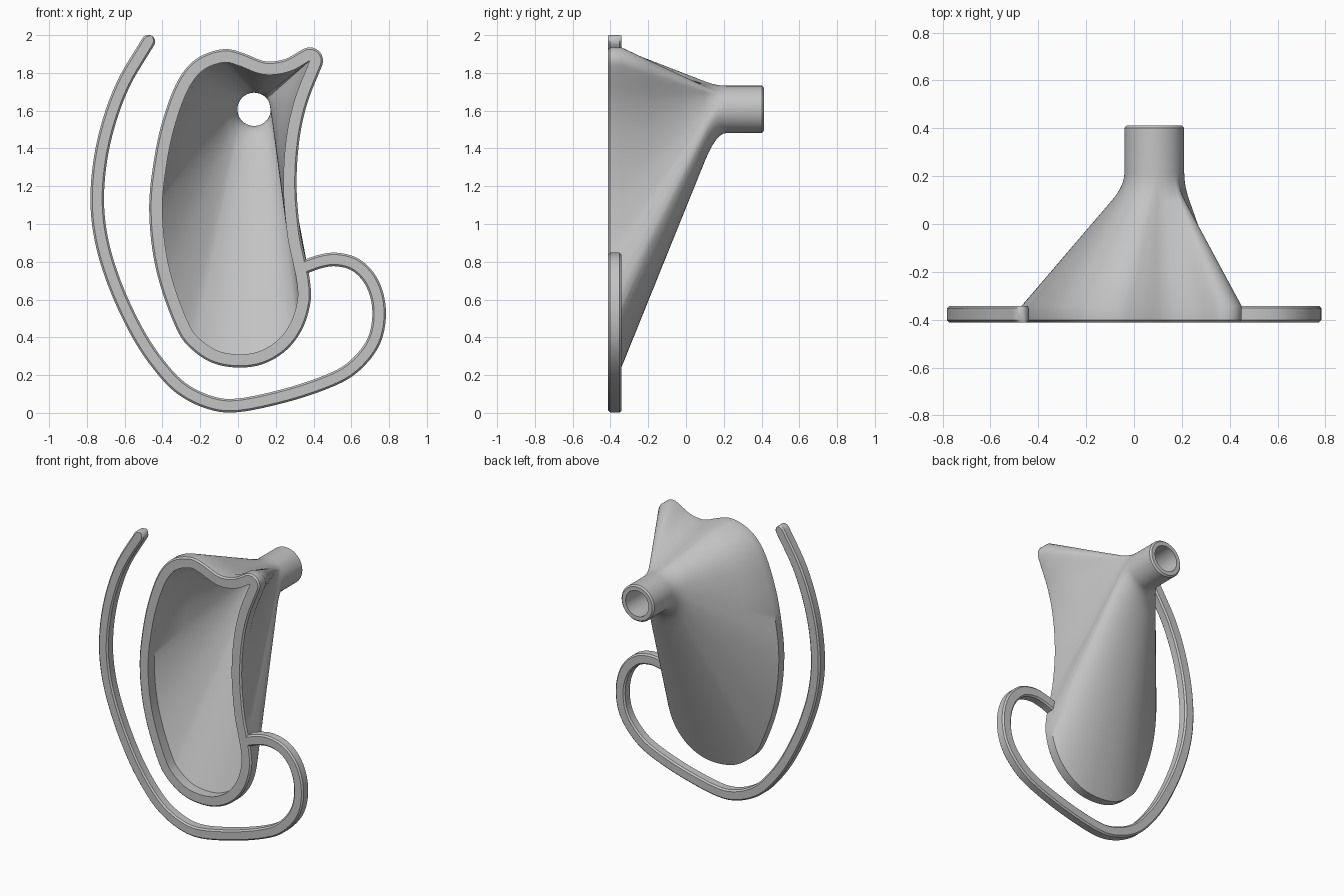
import bpy, bmesh, math
from mathutils import Vector

cube = bpy.data.objects.get("Cube")
if cube:
    bpy.data.objects.remove(cube, do_unlink=True)

grey = bpy.data.materials.new("plain_grey")
grey.use_nodes = True
colour = (0.55, 0.55, 0.55, 1)
grey.diffuse_color = colour
grey.node_tree.nodes["Principled BSDF"].inputs["Base Color"].default_value = colour

FRONT, BACK, END = -0.412, -0.342, 0.412   # rim front, rim back, spout end
RIM, BEVEL = 0.07, 0.01
SPOUT = Vector((0.085, 1.607))
SPOUT_OUT, SPOUT_IN = 0.125, 0.088


def spline(points, steps):
    """Smooth open curve through the points."""
    pts = [Vector(p) for p in points]
    pts = [2 * pts[0] - pts[1]] + pts + [2 * pts[-1] - pts[-2]]
    out = []
    for a, b, c, d in zip(pts, pts[1:], pts[2:], pts[3:]):
        for i in range(steps):
            t = i / steps
            out.append(0.5 * (2 * b + (c - a) * t + (2 * a - 5 * b + 4 * c - d) * t ** 2
                              + (3 * b - a - 3 * c + d) * t ** 3))
    return out + [pts[-2]]


def tangents(path):
    last = len(path) - 1
    return [(path[min(i + 1, last)] - path[max(i - 1, 0)]).normalized()
            for i in range(last + 1)]


def loft(name, rings, closed):
    """Skin a list of equal rings, either joined end to end or capped."""
    bm = bmesh.new()
    rows = [[bm.verts.new(p) for p in ring] for ring in rings]
    pairs = list(zip(rows, rows[1:]))
    if closed:
        pairs.append((rows[-1], rows[0]))
    else:
        bm.faces.new(rows[0])
        bm.faces.new(rows[-1])
    for lower, upper in pairs:
        for i in range(len(lower)):
            bm.faces.new((lower[i - 1], lower[i], upper[i], upper[i - 1]))
    bmesh.ops.remove_doubles(bm, verts=bm.verts, dist=0.0001)
    bmesh.ops.recalc_face_normals(bm, faces=bm.faces)
    mesh = bpy.data.meshes.new(name)
    bm.to_mesh(mesh)
    bm.free()
    mesh.materials.append(grey)
    obj = bpy.data.objects.new(name, mesh)
    bpy.context.collection.objects.link(obj)
    bpy.ops.object.select_all(action='DESELECT')
    obj.select_set(True)
    bpy.context.view_layer.objects.active = obj
    bpy.ops.object.shade_smooth_by_angle(angle=math.radians(35))
    return obj


# Mouth opening: x, z and the angle on the spout each point runs to
opening = [
    (0.38, 1.865, 50), (0.28, 1.81, 65), (0.18, 1.79, 74), (0.1, 1.8, 80),
    (0, 1.84, 86), (-0.08, 1.855, 94), (-0.19, 1.81, 120), (-0.27, 1.7, 146),
    (-0.34, 1.5, 160), (-0.38, 1.3, 170), (-0.4, 1.1, 180), (-0.385, 0.88, 190),
    (-0.34, 0.68, 199), (-0.26, 0.47, 212), (-0.2, 0.39, 226), (-0.11, 0.33, 247),
    (0, 0.31, 270), (0.11, 0.325, 291), (0.21, 0.385, 315), (0.28, 0.48, 335),
    (0.315, 0.6, 354), (0.31, 0.7, 364), (0.29, 0.8, 370), (0.26, 0.95, 375),
    (0.24, 1.2, 382), (0.255, 1.45, 389), (0.3, 1.66, 395), (0.38, 1.865, 400)]
curve = spline(opening, 6)
inner = [p.xy for p in curve]
angles = [math.radians(p.z) for p in curve]
normals = [Vector((t.y, -t.x)) for t in tangents(inner)]

# Round the outer corner with a fan of normals at the sharp tip
tip_from = math.atan2(normals[-1].y, normals[-1].x)
tip_to = math.atan2(normals[0].y, normals[0].x)
fan = 10
for k in range(1, fan):
    f = k / fan
    a = tip_from + (tip_to - tip_from) * f
    inner.append(inner[0])
    normals.append(Vector((math.cos(a), math.sin(a))))
    angles.append(math.radians(400 + 10 * f))


def outline(offset, y):
    return [Vector((p.x + n.x * offset, y, p.y + n.y * offset))
            for p, n in zip(inner, normals)]


def circle(radius, y):
    return [Vector((SPOUT.x + radius * math.cos(a), y, SPOUT.y + radius * math.sin(a)))
            for a in angles]


def mix(a, b, t):
    return [p.lerp(q, t) for p, q in zip(a, b)]


def funnel_wall(offset, radius):
    """Straight flare from the rim that bends softly into the spout."""
    start, corner, end = outline(offset, BACK), circle(radius, 0.16), circle(radius, 0.215)
    rings = [mix(start, corner, t) for t in (0, 0.3, 0.6, 0.88)]
    bend = rings[-1]
    for k in range(1, 7):
        t = k / 6
        rings.append(mix(mix(bend, corner, t), mix(corner, end, t), t))
    return rings


# Funnel: rim, outer wall, spout, then the inner wall back to the rim
outside = [outline(RIM - BEVEL, FRONT), outline(RIM, FRONT + BEVEL)]
outside += funnel_wall(RIM, SPOUT_OUT)
outside += [circle(SPOUT_OUT, END - BEVEL), circle(SPOUT_OUT - BEVEL, END)]
inside = [outline(0, FRONT)] + funnel_wall(0, SPOUT_IN) + [circle(SPOUT_IN, END)]
loft("funnel", outside + inside[::-1], True)

# Curled tail: a flat bar swept along a curve with a rounded free end
tail_path = spline([
    (0.335, 0.765), (0.43, 0.8), (0.52, 0.812), (0.62, 0.785), (0.7, 0.705),
    (0.742, 0.59), (0.742, 0.46), (0.7, 0.345), (0.6, 0.235), (0.47, 0.165),
    (0.25, 0.092), (0, 0.04), (-0.15, 0.055), (-0.3, 0.13), (-0.42, 0.255),
    (-0.53, 0.42), (-0.64, 0.65), (-0.715, 0.88), (-0.745, 1.1), (-0.73, 1.33),
    (-0.68, 1.55), (-0.6, 1.755), (-0.475, 1.965)], 6)
HALF = 0.036


def bar_section(p, t, half):
    side = Vector((t.y, -t.x))
    cut = min(BEVEL, half * 0.5)
    f, b = FRONT, BACK
    profile = [(half - cut, f), (half, f + BEVEL), (half, b - BEVEL), (half - cut, b),
               (cut - half, b), (-half, b - BEVEL), (-half, f + BEVEL), (cut - half, f)]
    return [Vector((p.x + side.x * s, y, p.y + side.y * s)) for s, y in profile]


directions = tangents(tail_path)
sections = [bar_section(p, t, HALF) for p, t in zip(tail_path, directions)]
for k in range(1, 8):
    a = math.radians(12 * k)
    sections.append(bar_section(tail_path[-1] + directions[-1] * HALF * math.sin(a),
                                directions[-1], HALF * math.cos(a)))
loft("curled_tail", sections, False)
